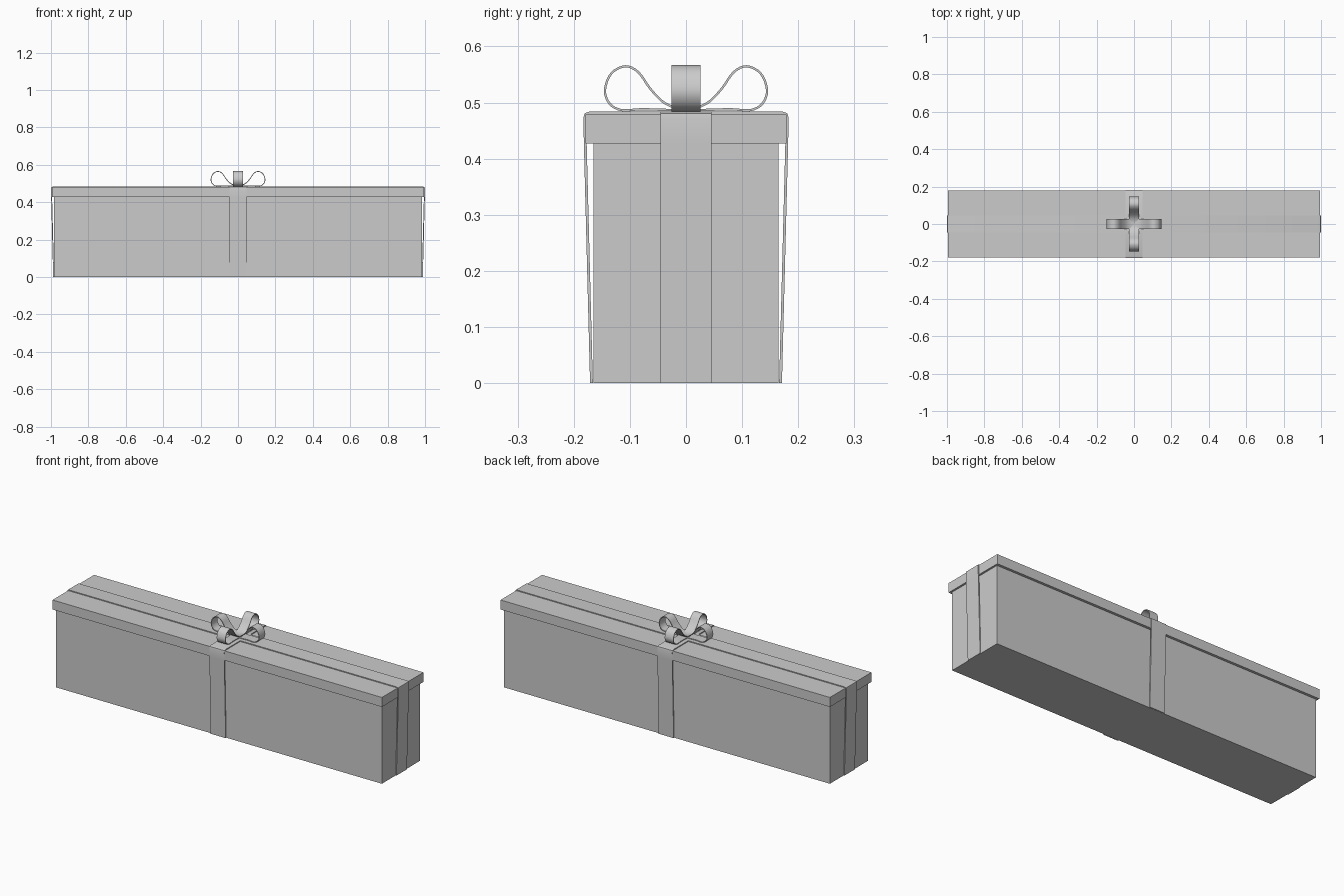
import bpy, bmesh, math
from mathutils import Vector

if "Cube" in bpy.data.objects:
    bpy.data.objects.remove(bpy.data.objects["Cube"])


def box(name, hx, hy, z0, z1):
    bpy.ops.mesh.primitive_cube_add(size=1, location=(0, 0, (z0 + z1) / 2))
    ob = bpy.context.object
    ob.name = name
    ob.scale = (2 * hx, 2 * hy, z1 - z0)
    bpy.ops.object.transform_apply(location=True, rotation=False, scale=True)
    return ob


def smooth_path(pts, steps=4):
    # Catmull-Rom curve through the points
    p = [Vector(q) for q in pts]
    p = [2 * p[0] - p[1]] + p + [2 * p[-1] - p[-2]]
    out = []
    for i in range(1, len(p) - 2):
        a, b, c, d = p[i - 1:i + 3]
        for k in range(steps):
            t = k / steps
            out.append(0.5 * (2 * b + (c - a) * t + (2 * a - 5 * b + 4 * c - d) * t * t
                              + (3 * b - a - 3 * c + d) * t ** 3))
    return out + [p[-2]]


def strip(name, path, half_width, thick, angle):
    # flat band following a path in the vertical plane at the given heading
    path = [Vector(q) for q in path]
    bm = bmesh.new()
    rings = []
    for i, q in enumerate(path):
        t = (path[min(i + 1, len(path) - 1)] - path[max(i - 1, 0)]).normalized()
        n = Vector((-t.y, t.x)) * thick / 2
        rings.append([bm.verts.new((r.x, w, r.y)) for r, w in
                      ((q + n, -half_width), (q + n, half_width),
                       (q - n, half_width), (q - n, -half_width))])
    for a, b in zip(rings, rings[1:]):
        for k in range(4):
            bm.faces.new((a[k], a[(k + 1) % 4], b[(k + 1) % 4], b[k]))
    bm.faces.new(rings[0])
    bm.faces.new(rings[-1])
    bmesh.ops.recalc_face_normals(bm, faces=bm.faces)
    me = bpy.data.meshes.new(name)
    bm.to_mesh(me)
    bm.free()
    ob = bpy.data.objects.new(name, me)
    bpy.context.collection.objects.link(ob)
    ob.rotation_euler.z = angle
    bpy.ops.object.select_all(action='DESELECT')
    ob.select_set(True)
    bpy.context.view_layer.objects.active = ob
    bpy.ops.object.shade_smooth_by_angle(angle=math.radians(40))
    return ob


# Box and lid
box("box_body", 0.984, 0.165, 0, 0.44)
box("box_lid", 0.994, 0.179, 0.427, 0.479)


# Ribbons wrapped over the lid and down the sides
def wrap(name, reach, angle):
    half = [(reach - 0.015, 0.002), (reach - 0.0035, 0.427), (reach - 0.0025, 0.472),
            (reach - 0.004, 0.479), (reach - 0.011, 0.4815)]
    half[0] = (reach - 0.0145, 0.0)
    path = [(-x, z) for x, z in half] + half[::-1]
    strip(name, path, 0.045, 0.005, angle)


wrap("ribbon_long", 1.0, 0)
wrap("ribbon_cross", 0.183, math.pi / 2)

# Bow made of four loops
loop = [(0, 0.486), (0.04, 0.487), (0.08, 0.488), (0.115, 0.4865), (0.136, 0.498),
        (0.1445, 0.522), (0.133, 0.552), (0.108, 0.5645), (0.085, 0.554),
        (0.064, 0.525), (0.042, 0.502), (0.02, 0.491), (0, 0.488)]
for i in range(4):
    strip(f"bow_loop_{i + 1}", smooth_path(loop), 0.026, 0.004, i * math.pi / 2)
